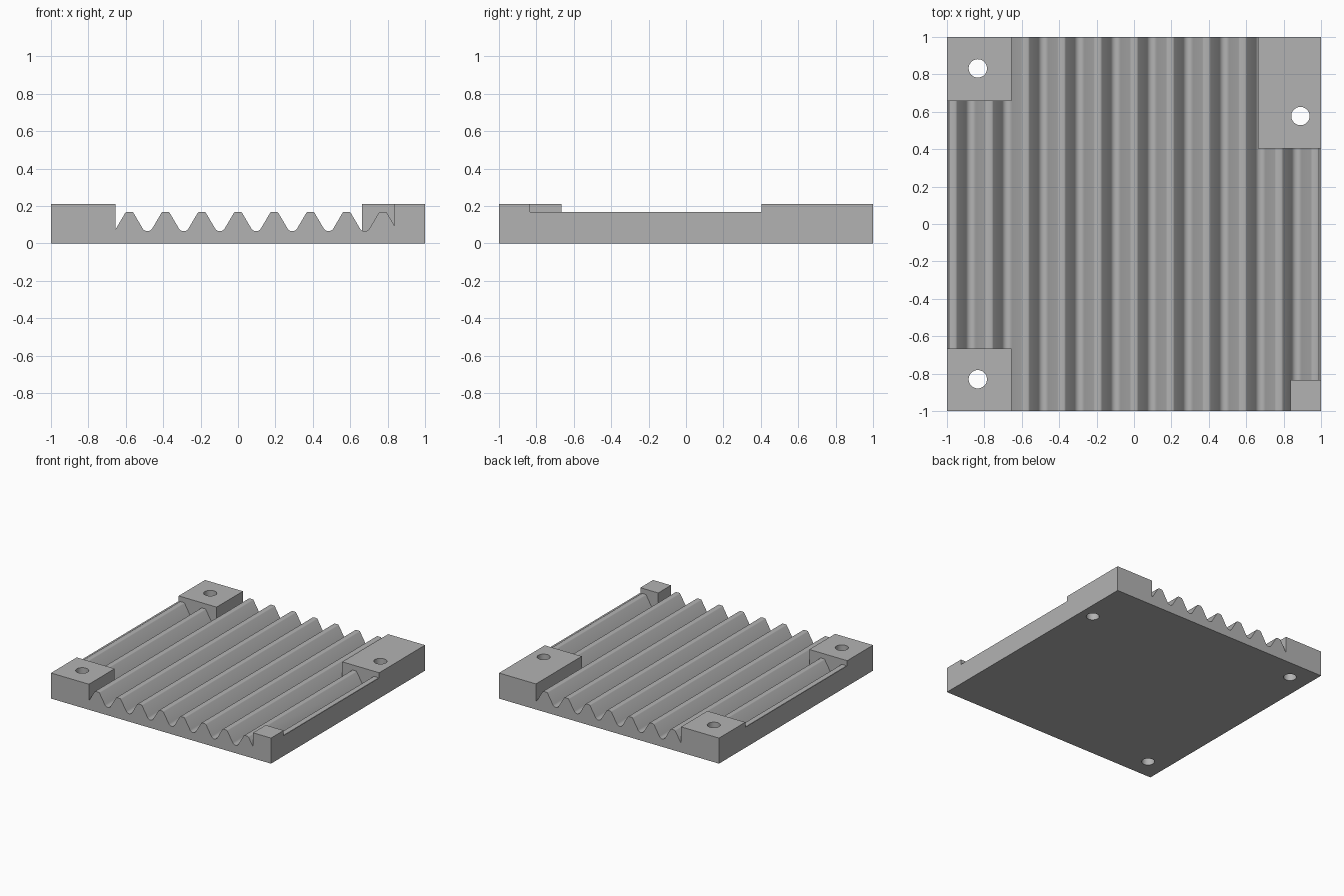
import bpy
import bmesh
import math

cube = bpy.data.objects.get("Cube")
if cube:
    bpy.data.objects.remove(cube, do_unlink=True)

PITCH = 0.1936       # distance between ridges
RIDGE_TOP = 0.168
VALLEY = 0.065
PAD_TOP = 0.21

grey = bpy.data.materials.new("plain grey")
grey.use_nodes = True
colour = (0.45, 0.45, 0.45, 1)
grey.diffuse_color = colour
grey.node_tree.nodes["Principled BSDF"].inputs["Base Color"].default_value = colour


def make_object(name, bm):
    bmesh.ops.recalc_face_normals(bm, faces=bm.faces)
    mesh = bpy.data.meshes.new(name)
    bm.to_mesh(mesh)
    bm.free()
    mesh.materials.append(grey)
    obj = bpy.data.objects.new(name, mesh)
    bpy.context.collection.objects.link(obj)
    return obj


def extrude(name, outline, offset, direction):
    """Prism from a closed outline of points."""
    bm = bmesh.new()
    face = bm.faces.new([bm.verts.new(p) for p in outline])
    geom = bmesh.ops.extrude_face_region(bm, geom=[face])["geom"]
    moved = [v for v in geom if isinstance(v, bmesh.types.BMVert)]
    bmesh.ops.translate(bm, verts=moved, vec=direction)
    bmesh.ops.translate(bm, verts=bm.verts, vec=offset)
    return make_object(name, bm)


def combine(target, tool, operation):
    mod = target.modifiers.new(operation.lower(), "BOOLEAN")
    mod.operation = operation
    mod.solver = "EXACT"
    mod.object = tool
    bpy.context.view_layer.objects.active = target
    bpy.ops.object.modifier_apply(modifier=mod.name)
    bpy.data.objects.remove(tool, do_unlink=True)


# Half ridge: flat crest, small fillet, straight flank, round valley
half = [(0.012, RIDGE_TOP), (0.018, RIDGE_TOP - 0.0015), (0.022, RIDGE_TOP - 0.005)]
radius = 0.03
for i in range(7):
    a = math.radians(60 - 10 * i)
    half.append((PITCH / 2 - radius * math.sin(a), VALLEY + radius * (1 - math.cos(a))))

# Ridged plate, its profile running front to back
profile = [(-1, 0), (-1, RIDGE_TOP)]
for n in range(-5, 6):
    ridge = [(-x, z) for x, z in reversed(half)][1:] + half
    profile += [(n * PITCH + x, z) for x, z in ridge if abs(n * PITCH + x) < 0.995]
profile += [(1, RIDGE_TOP), (1, 0)]
plate = extrude("ridged_plate", [(x, 0, z) for x, z in profile], (0, -1, 0), (0, 2, 0))

# Corner pads: x range, y range
pads = [(-1, -0.655, -1, -0.665), (-1, -0.655, 0.658, 1),
        (0.664, 1, 0.405, 1), (0.837, 1, -1, -0.835)]
for x0, x1, y0, y1 in pads:
    corners = [(x0, y0, 0), (x1, y0, 0), (x1, y1, 0), (x0, y1, 0)]
    pad = extrude("corner_pad", corners, (0, 0, 0), (0, 0, PAD_TOP))
    combine(plate, pad, "UNION")

# Screw holes through three of the pads
for x, y in [(-0.835, -0.83), (-0.835, 0.832), (0.89, 0.577)]:
    ring = [(0.049 * math.cos(t * math.tau / 40), 0.049 * math.sin(t * math.tau / 40), 0)
            for t in range(40)]
    drill = extrude("hole_cutter", ring, (x, y, -0.1), (0, 0, 0.5))
    drill.hide_render = True
    combine(plate, drill, "DIFFERENCE")

# Smooth the valleys and holes, keep the edges sharp
bpy.ops.object.select_all(action="DESELECT")
plate.select_set(True)
bpy.context.view_layer.objects.active = plate
bpy.ops.object.shade_smooth_by_angle(angle=math.radians(30))
